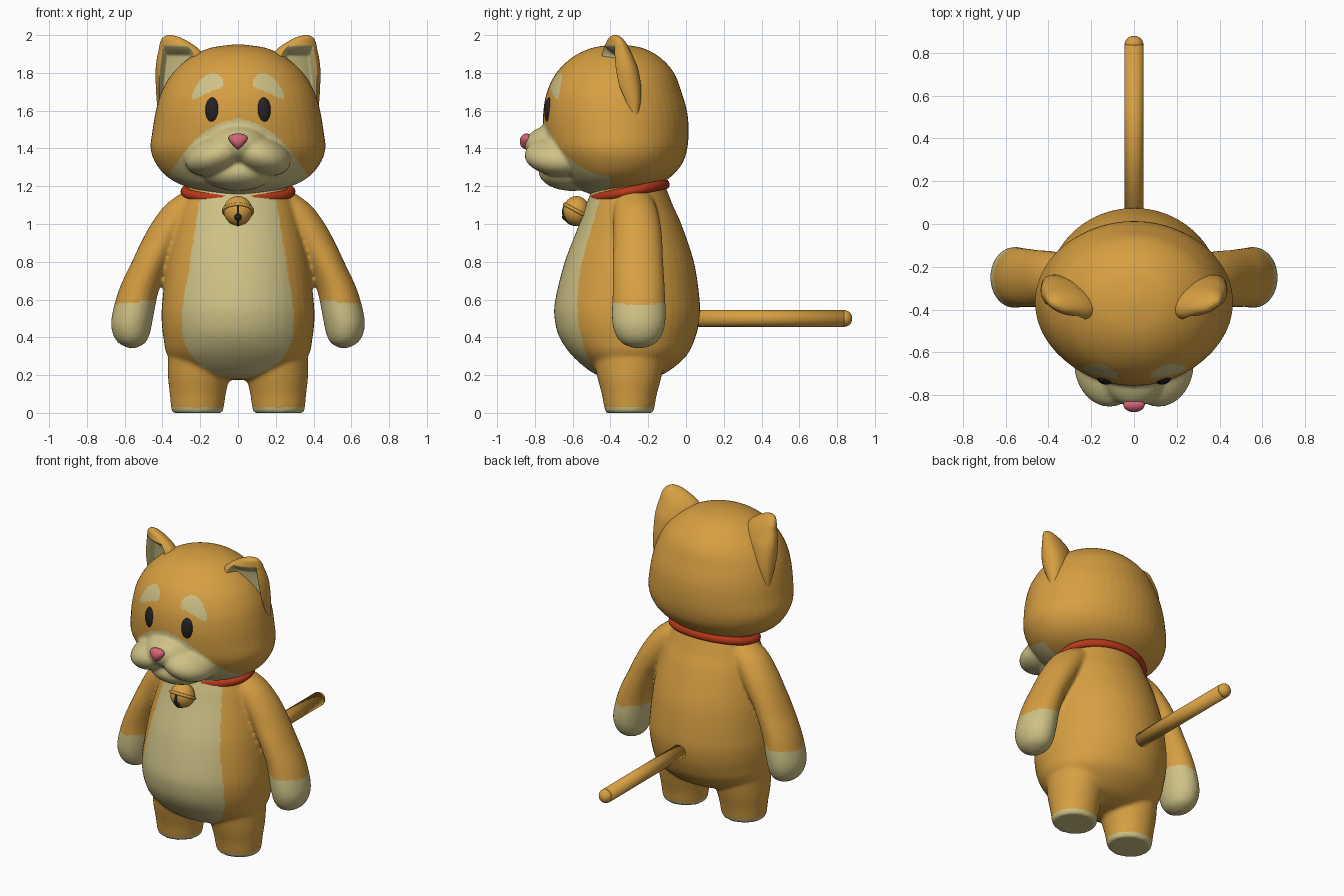
import bpy, bmesh, math
from mathutils import Matrix, Vector, Euler

cube = bpy.data.objects.get("Cube")
if cube:
    bpy.data.objects.remove(cube, do_unlink=True)


def material(name, r, g, b):
    m = bpy.data.materials.new(name)
    m.use_nodes = True
    m.diffuse_color = (r, g, b, 1)
    node = next(n for n in m.node_tree.nodes if n.type == 'BSDF_PRINCIPLED')
    node.inputs["Base Color"].default_value = (r, g, b, 1)
    node.inputs["Roughness"].default_value = 0.6
    return m


FUR = material("orange fur", 0.68, 0.35, 0.055)
CREAM = material("cream fur", 0.62, 0.54, 0.24)
DARK = material("black", 0.018, 0.016, 0.018)
PINK = material("pink", 0.66, 0.13, 0.18)
RED = material("red", 0.48, 0.04, 0.01)


def catmull(rows, steps=6):
    """Smoothly interpolate section rows."""
    out = []
    for i in range(len(rows) - 1):
        p = [rows[max(0, min(len(rows) - 1, i + k))] for k in (-1, 0, 1, 2)]
        for s in range(steps):
            t = s / steps
            out.append([b + 0.5 * t * (c - a + t * (2*a - 5*b + 4*c - d + t * (3*(b - c) + d - a)))
                        for a, b, c, d in zip(*p)])
    return out + [list(rows[-1])]


def loft(bm, rows, side=1, n=48):
    """Elliptical sections (z, cx, cy, rx, ry), listed from bottom to top."""
    rings = []
    for z, cx, cy, rx, ry in catmull(rows):
        rings.append([bm.verts.new((side * (cx + rx * math.cos(a)), cy + ry * math.sin(a), z))
                      for a in (2 * math.pi * k / n for k in range(n))])
    for lo, hi in zip(rings, rings[1:]):
        for k in range(n):
            j = (k + 1) % n
            bm.faces.new((lo[k], lo[j], hi[j], hi[k]))
    bm.faces.new(rings[0][::-1])
    bm.faces.new(rings[-1])
    bmesh.ops.recalc_face_normals(bm, faces=bm.faces[:])


def ball(bm, centre, radii, rot=(0, 0, 0)):
    m = Matrix.LocRotScale(Vector(centre), Euler(rot), Vector(radii))
    return bmesh.ops.create_uvsphere(bm, u_segments=32, v_segments=20, radius=1, matrix=m)["verts"]


def finish(name, bm, mats, rule=None):
    mesh = bpy.data.meshes.new(name)
    bm.to_mesh(mesh)
    bm.free()
    obj = bpy.data.objects.new(name, mesh)
    bpy.context.collection.objects.link(obj)
    paint(mesh, mats, rule)
    return obj


def paint(mesh, mats, rule):
    mesh.materials.clear()
    for m in mats:
        mesh.materials.append(m)
    for p in mesh.polygons:
        p.use_smooth = True
        p.material_index = int(bool(rule and rule(p.center, p.normal)))


def fuse(obj, voxel, smooth, rule):
    """Melt overlapping volumes into one soft skin, then colour it."""
    r = obj.modifiers.new("skin", 'REMESH')
    r.mode, r.voxel_size = 'VOXEL', voxel
    s = obj.modifiers.new("soften", 'SMOOTH')
    s.factor, s.iterations = 0.5, smooth
    deps = bpy.context.evaluated_depsgraph_get()
    mesh = bpy.data.meshes.new_from_object(obj.evaluated_get(deps))
    obj.modifiers.clear()
    obj.data = mesh
    paint(mesh, [FUR, CREAM], rule)


# Body: torso, arms and legs
bm = bmesh.new()
loft(bm, [(.175, 0, -.30, .10, .08), (.21, 0, -.30, .26, .19), (.3, 0, -.30, .37, .30),
          (.4, 0, -.31, .395, .36), (.5, 0, -.312, .405, .384), (.6, 0, -.31, .40, .382),
          (.8, 0, -.30, .375, .342), (1.0, 0, -.295, .33, .27), (1.1, 0, -.30, .30, .23),
          (1.23, 0, -.30, .25, .18)])
for side in (1, -1):
    loft(bm, [(.343, .56, -.25, .02, .03), (.37, .562, -.25, .07, .09), (.42, .565, -.25, .098, .125),
              (.5, .56, -.25, .11, .142), (.65, .525, -.25, .106, .138), (.8, .46, -.255, .102, .134),
              (.9, .405, -.255, .11, .13), (1.0, .345, -.26, .115, .125), (1.1, .27, -.27, .115, .11),
              (1.17, .2, -.28, .09, .08)], side)
    loft(bm, [(0, .215, -.30, .13, .122), (.02, .215, -.30, .138, .131), (.1, .213, -.30, .148, .146),
              (.2, .208, -.30, .163, .172), (.35, .2, -.30, .17, .2)], side)


def body_cream(c, n):
    ax = abs(c.x)
    if c.z < .028 or (ax > .42 and c.z < .60 - .1 * (ax - .4) and c.z > .3):
        return True
    half = .295 - .16 * max(0, c.z - .55)
    if c.z < .45:
        half *= math.sqrt(max(0, 1 - ((.45 - c.z) / .265) ** 2))
    return c.y < -.42 and ax < half


body = finish("body", bm, [FUR])
fuse(body, .012, 5, body_cream)

# Head with muzzle pads and chin
bm = bmesh.new()
loft(bm, [(1.155, 0, -.40, .10, .10), (1.2, 0, -.38, .28, .22), (1.25, 0, -.365, .375, .285),
          (1.32, 0, -.36, .435, .34), (1.4, 0, -.365, .463, .372), (1.5, 0, -.37, .452, .384),
          (1.6, 0, -.375, .435, .38), (1.7, 0, -.38, .405, .356), (1.8, 0, -.375, .345, .312),
          (1.88, 0, -.37, .255, .235), (1.93, 0, -.365, .155, .14), (1.95, 0, -.36, .03, .03)])
ball(bm, (0, -.65, 1.42), (.17, .205, .115))
ball(bm, (0, -.60, 1.275), (.19, .18, .10))
for side in (1, -1):
    ball(bm, (side * .115, -.65, 1.365), (.17, .205, .105), (0, side * .3, 0))


def head_cream(c, n):
    ax = abs(c.x)
    u, w = ax - .16, c.z - 1.735
    brow = (u / .085) ** 2 + ((w + .45 * u + 5 * u * u - .008) / .048) ** 2 < 1
    return c.y < -.40 and (brow or c.z < 1.555 - 2.2 * ax * ax)


head = finish("head", bm, [FUR])
fuse(head, .0105, 7, head_cream)

# Ears with scooped inner faces
EAR = [(1.56, .37, -.30, .05, .03), (1.65, .355, -.315, .075, .06), (1.73, .335, -.335, .10, .085),
       (1.82, .31, -.35, .126, .09), (1.88, .302, -.36, .127, .078), (1.92, .31, -.368, .11, .066),
       (1.955, .33, -.375, .084, .05), (1.985, .35, -.385, .05, .032), (2.0, .36, -.39, .012, .01)]
for side, name in ((1, "left_ear"), (-1, "right_ear")):
    bm = bmesh.new()
    loft(bm, EAR, 1, 96)
    sections = {round(r[0], 4): r for r in catmull(EAR)}
    inner = set()
    for v in bm.verts:
        z, cx, cy, rx, ry = min(sections.values(), key=lambda r: abs(r[0] - v.co.z))
        u = (v.co.x - cx) / rx
        edge = 1 - max(abs(u - .12) / .7, abs(z - 1.79) / .155)
        if v.co.y < cy and edge > 0:
            inner.add(v)
            v.co.y += 1.0 * ry * min(1, edge * 3)
        v.co.y += .28 * (v.co.x - .31)
    for f in bm.faces:
        f.material_index = int(all(v in inner for v in f.verts))
    flags = [f.material_index for f in bm.faces]
    bmesh.ops.scale(bm, vec=(side, 1, 1), verts=bm.verts[:])
    if side < 0:
        bmesh.ops.reverse_faces(bm, faces=bm.faces[:])
    ear = finish(name, bm, [FUR, CREAM])
    for p, flag in zip(ear.data.polygons, flags):
        p.material_index = flag

# Eyes
for side, name in ((1, "left_eye"), (-1, "right_eye")):
    bm = bmesh.new()
    ball(bm, (side * .135, -.722, 1.6), (.039, .028, .07), (0, 0, side * .22))
    finish(name, bm, [DARK])

# Nose, narrowing downwards
bm = bmesh.new()
for v in ball(bm, (0, -.845, 1.437), (.062, .035, .042)):
    v.co.x *= .72 + .42 * max(-1, min(1, (v.co.z - 1.437) / .042))
finish("nose", bm, [PINK])

# Tail rod with a rounded tip
bm = bmesh.new()
bmesh.ops.create_cone(bm, cap_ends=True, segments=32, radius1=.044, radius2=.044, depth=.86,
                      matrix=Matrix.Translation((0, .41, .5)) @ Matrix.Rotation(math.pi / 2, 4, 'X'))
ball(bm, (0, .838, .5), (.044, .042, .044))
finish("tail", bm, [FUR])


def ring(name, centre, rx, ry, minor, tilt, mat):
    bpy.ops.mesh.primitive_torus_add(major_segments=64, minor_segments=16, major_radius=1,
                                     minor_radius=minor / rx, location=centre, rotation=(tilt, 0, 0))
    o = bpy.context.object
    o.name = name
    o.scale = (rx, ry, rx)
    paint(o.data, [mat], None)


# Collar and bell
ring("collar", (0, -.30, 1.172), .278, .198, .026, .2, RED)
BELL = Vector((0, -.58, 1.07))
bm = bmesh.new()
ball(bm, BELL, (.076, .07, .078))
finish("bell", bm, [FUR])
ring("bell_band", BELL, .077, .072, .009, -.5, FUR)
bm = bmesh.new()
ball(bm, BELL + Vector((0, -.056, -.032)), (.02, .02, .02))
bmesh.ops.create_cone(bm, cap_ends=True, segments=48, radius1=.0735, radius2=.0735, depth=.012,
                      matrix=Matrix.Translation(BELL + Vector((0, -.003, -.007)))
                      @ Matrix.Rotation(math.pi / 2, 4, 'Y'))
finish("bell_slot", bm, [DARK])
